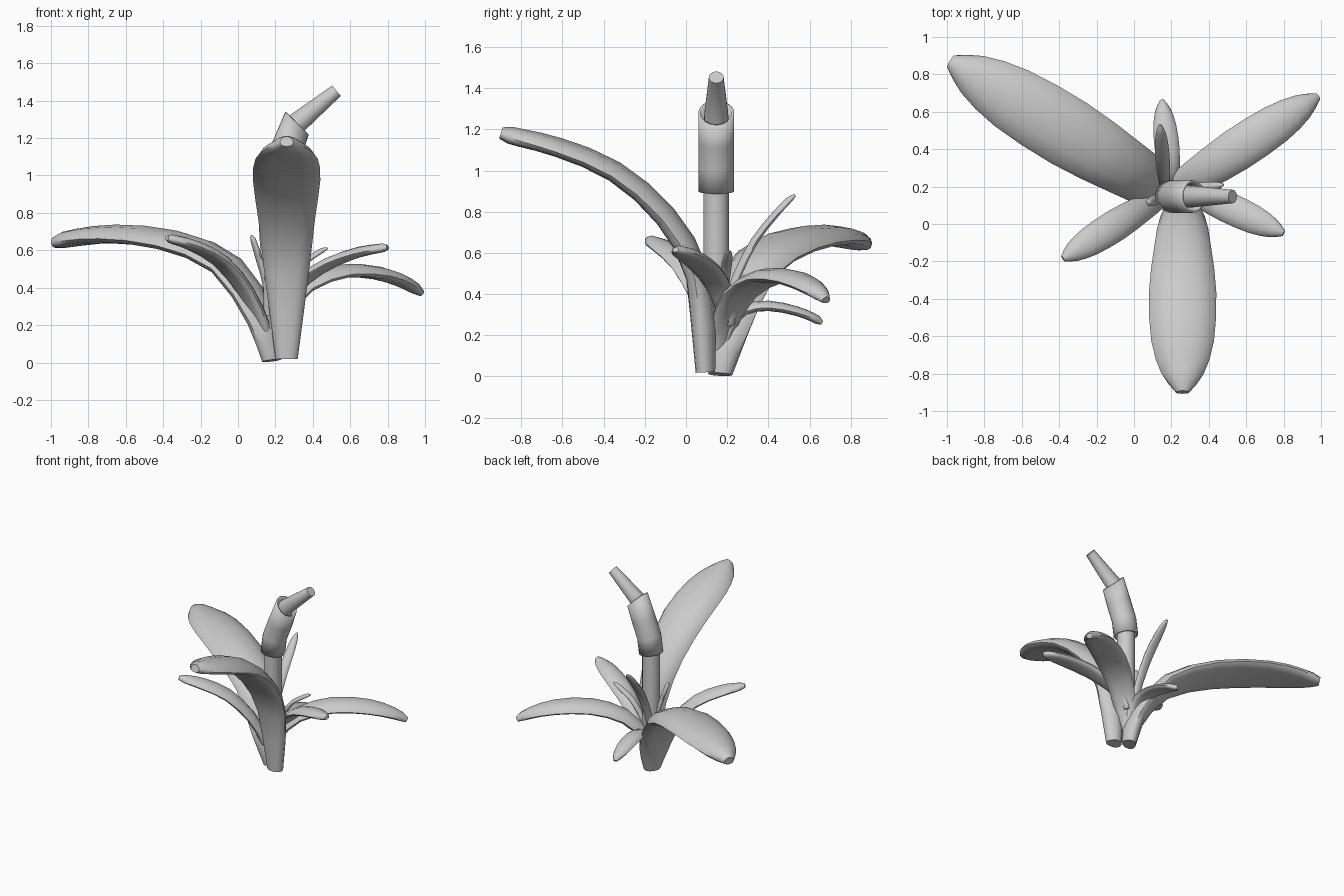
import bpy, bmesh, math
from mathutils import Vector

if "Cube" in bpy.data.objects:
    bpy.data.objects.remove(bpy.data.objects["Cube"])


def catmull(pts, sub):
    """Smooth a list of vectors by Catmull-Rom interpolation."""
    p = [pts[0] * 2 - pts[1]] + pts + [pts[-1] * 2 - pts[-2]]
    out = []
    for i in range(1, len(p) - 2):
        a, b, c, d = p[i - 1:i + 3]
        for k in range(sub):
            t = k / sub
            out.append(0.5 * (2 * b + (c - a) * t + (2 * a - 5 * b + 4 * c - d) * t * t
                              + (3 * b - a - 3 * c + d) * t ** 3))
    return out + [pts[-1]]


def sweep(name, rows, side, thick=None, sides=12, arch=0.0, caps=True, end=None):
    """Sweep an arched ellipse along rows of (x, y, z, half width)."""
    pts = [r.to_3d() for r in rows]
    last = len(pts) - 1
    bm = bmesh.new()
    rings = []
    for i, p in enumerate(pts):
        w = rows[i][3]
        t = min(w * .8, thick * (1 - 0.35 * i / last)) if thick else w
        tan = (pts[min(i + 1, last)] - pts[max(i - 1, 0)]).normalized()
        if end and i == last:
            tan = end.normalized()
        up = tan.cross(side).normalized()
        ring = []
        for k in range(sides):
            c, s = math.cos(math.tau * k / sides), math.sin(math.tau * k / sides)
            ring.append(bm.verts.new(p + side * w * c + up * (t * s + arch * w * (0.5 - c * c))))
        rings.append(ring)
    for r, s in zip(rings, rings[1:]):
        for k in range(sides):
            j = (k + 1) % sides
            bm.faces.new((r[k], r[j], s[j], s[k]))
    if caps:
        bm.faces.new(rings[0])
        bm.faces.new(rings[-1])
    bmesh.ops.recalc_face_normals(bm, faces=bm.faces)
    me = bpy.data.meshes.new(name)
    bm.to_mesh(me)
    bm.free()
    ob = bpy.data.objects.new(name, me)
    bpy.context.collection.objects.link(ob)
    bpy.ops.object.select_all(action='DESELECT')
    ob.select_set(True)
    bpy.context.view_layer.objects.active = ob
    bpy.ops.object.shade_smooth_by_angle(angle=math.radians(50))
    return ob


# Shared leaf rule: stations along the plan line and relative widths there
STATIONS = (0, .04, .2, .45, .72, .9, 1)
WIDTHS = (.33, .66, .84, 1, .93, .62, .2)


def leaf(name, base, tip, width, heights):
    """Leaf running straight in plan from base to tip, rising through heights."""
    a, b = Vector(base), Vector(tip)
    rows = [Vector((*a.lerp(b, s), z, width * w)) for s, w, z in zip(STATIONS, WIDTHS, heights)]
    d = (b - a).normalized()
    sweep(name, catmull(rows, 2), Vector((-d.y, d.x, 0)), thick=.012 + .28 * width, arch=.15)


# Large leaves
leaf("front_leaf", (.26, .09), (.26, -.9), .18, (.02, .48, .77, .985, 1.1, 1.15, 1.18))
leaf("back_left_leaf", (.18, .165), (-.98, .87), .187, (.01, .22, .51, .64, .675, .66, .64))
leaf("back_right_leaf", (.19, .16), (.98, .68), .115, (.12, .25, .405, .48, .47, .42, .37))
# Medium leaves
leaf("front_left_leaf", (.15, .15), (-.38, -.185), .085, (.13, .2, .38, .54, .62, .65, .665))
leaf("right_leaf", (.24, .21), (.8, -.05), .082, (.25, .32, .44, .53, .585, .605, .615))
leaf("back_leaf", (.2, .19), (.15, .66), .066, (.15, .24, .32, .338, .315, .285, .26))
# Young narrow leaves
leaf("tall_young_leaf", (.165, .18), (.14, .53), .038, (.2, .32, .49, .66, .78, .85, .88))
leaf("left_young_leaf", (.16, .15), (.07, .11), .028, (.3, .36, .45, .53, .61, .66, .68))
leaf("right_young_leaf", (.22, .18), (.48, .21), .026, (.25, .33, .43, .52, .57, .6, .61))

# Stem bending over into a tapered spike
Y = .147
ACROSS = Vector((0, 1, 0))
bend = [(.198, .9), (.215, 1.02), (.262, 1.14), (.315, 1.28)]
stem = [(.198, .25)] + bend + [(.527, 1.453)]
radii = [.063, .063, .063, .062, .058, .036]
sweep("stem", [Vector((x, Y, z, r)) for (x, z), r in zip(stem, radii)], ACROSS, sides=24)

# Open sleeve around the bend
sleeve = sweep("sleeve", [Vector((x, Y, z, .087)) for x, z in [(.198, .899)] + bend[1:]],
               ACROSS, sides=24, caps=False, end=Vector((1, 0, 1.05)))
wall = sleeve.modifiers.new("wall", 'SOLIDIFY')
wall.thickness = 0.012
wall.offset = -1
